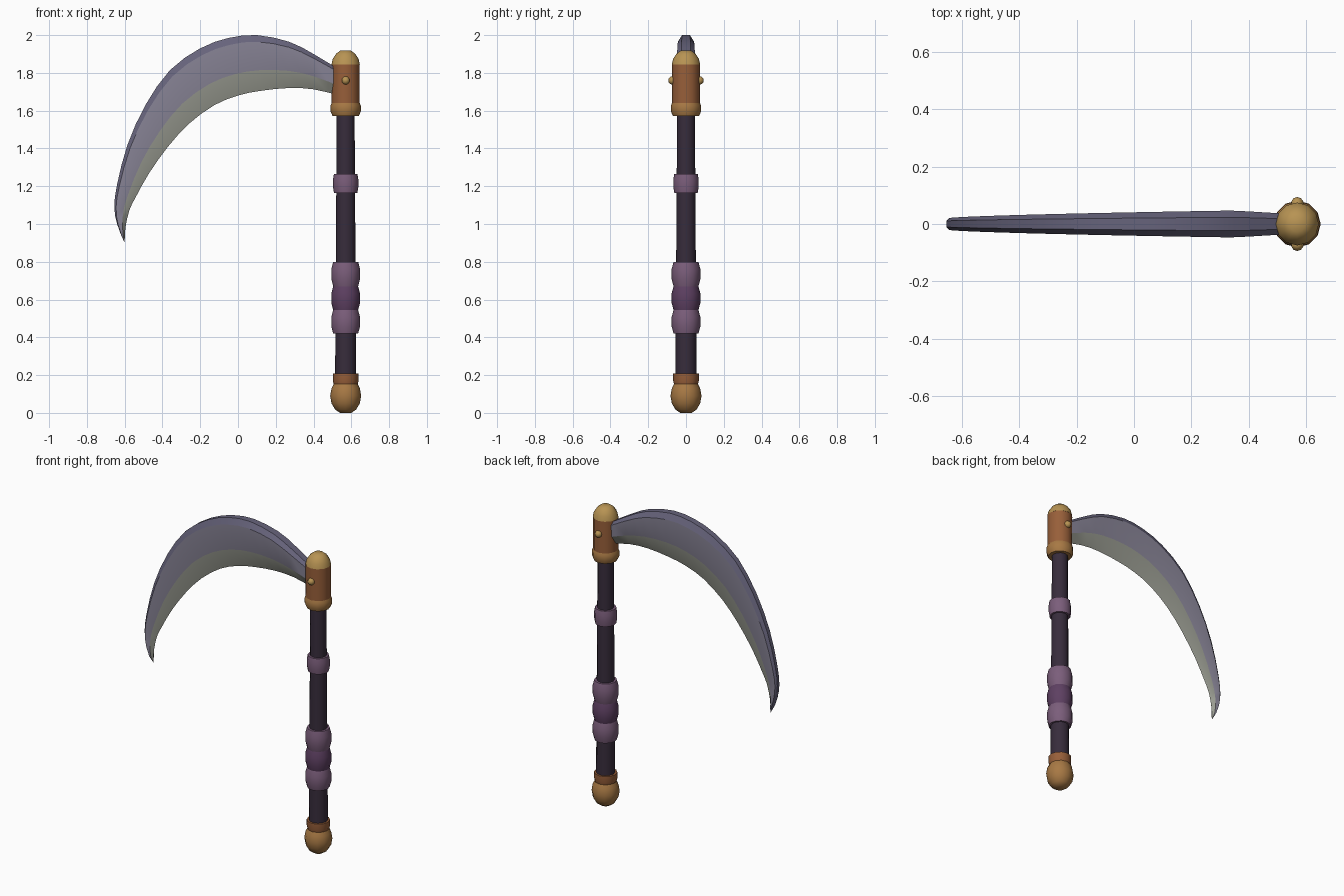
import bpy, bmesh, math
from mathutils import Vector

if "Cube" in bpy.data.objects:
    bpy.data.objects.remove(bpy.data.objects["Cube"])

AXIS_X = 0.57
SIDES = 12


def material(name, r, g, b):
    m = bpy.data.materials.new(name)
    m.diffuse_color = [(c / 255) ** 2.2 for c in (r, g, b)] + [1]
    m.use_nodes = True
    m.node_tree.nodes["Principled BSDF"].inputs["Base Color"].default_value = m.diffuse_color
    return m


WOOD = material("dark_wood", 58, 48, 62)
WRAP = material("light_wrap", 122, 94, 122)
WRAP_DARK = material("dark_wrap", 94, 66, 98)
BRONZE = material("bronze", 166, 120, 70)
COPPER = material("copper", 150, 95, 60)
GOLD = material("gold", 182, 146, 84)
STEEL = material("steel", 138, 134, 152)
SPINE = material("spine_steel", 102, 99, 122)
EDGE = material("edge_steel", 152, 154, 144)


def finish(name, bm, mats, angle):
    bmesh.ops.recalc_face_normals(bm, faces=bm.faces)
    me = bpy.data.meshes.new(name)
    bm.to_mesh(me)
    bm.free()
    ob = bpy.data.objects.new(name, me)
    bpy.context.collection.objects.link(ob)
    for m in mats:
        me.materials.append(m)
    bpy.ops.object.select_all(action='DESELECT')
    ob.select_set(True)
    bpy.context.view_layer.objects.active = ob
    bpy.ops.object.shade_smooth_by_angle(angle=math.radians(angle))
    return ob


def lathe(name, profile, mat, angle=40):
    """Turn (radius, z) points around the handle axis and cap both ends."""
    bm = bmesh.new()
    rings = []
    for r, z in profile:
        rings.append([bm.verts.new((AXIS_X + r * math.cos(a), r * math.sin(a), z))
                      for a in (2 * math.pi * i / SIDES for i in range(SIDES))])
    for lo, hi in zip(rings, rings[1:]):
        for i in range(SIDES):
            j = (i + 1) % SIDES
            bm.faces.new((lo[i], lo[j], hi[j], hi[i]))
    bm.faces.new(rings[0])
    bm.faces.new(rings[-1])
    return finish(name, bm, [mat], angle)


def band(name, z0, z1, r_end, r_mid, mat):
    h = z1 - z0
    return lathe(name, [(r_end, z0), (r_mid, z0 + 0.3 * h),
                        (r_mid, z0 + 0.7 * h), (r_end, z1)], mat)


# Handle
lathe("shaft", [(0.056, 0.17), (0.052, 0.8), (0.047, 1.62)], WOOD)
lathe("pommel", [(0.03, 0.0), (0.055, 0.017), (0.075, 0.05), (0.082, 0.09),
                 (0.075, 0.13), (0.06, 0.16)], BRONZE)
lathe("pommel_collar", [(0.063, 0.15), (0.068, 0.17), (0.068, 0.208)], COPPER)
band("grip_lower", 0.42, 0.545, 0.066, 0.076, WRAP)
band("grip_middle", 0.545, 0.67, 0.066, 0.076, WRAP_DARK)
band("grip_upper", 0.67, 0.80, 0.066, 0.076, WRAP)
band("upper_wrap", 1.165, 1.265, 0.062, 0.067, WRAP)

# Head
band("socket_ring", 1.573, 1.65, 0.07, 0.08, BRONZE)
lathe("socket", [(0.074, 1.64), (0.074, 1.845)], COPPER)
lathe("cap", [(0.075, 1.845), (0.068, 1.875), (0.05, 1.902), (0.028, 1.918)], GOLD)
for side, label in ((-1, "front"), (1, "back")):
    bm = bmesh.new()
    bmesh.ops.create_uvsphere(bm, u_segments=10, v_segments=6, radius=0.022)
    bmesh.ops.translate(bm, vec=(AXIS_X, side * 0.072, 1.76), verts=bm.verts)
    finish("rivet_" + label, bm, [GOLD], 40)

# Blade: matching points on spine and cutting edge, root to tip
spine = [(0.54, 1.815), (0.40, 1.90), (0.27, 1.965), (0.10, 2.0), (-0.05, 1.985),
         (-0.20, 1.93), (-0.36, 1.815), (-0.49, 1.63), (-0.585, 1.42),
         (-0.64, 1.21), (-0.655, 1.09), (-0.64, 1.0), (-0.602, 0.90)]
edge = [(0.54, 1.68), (0.40, 1.713), (0.27, 1.72), (0.12, 1.705), (0, 1.68),
        (-0.124, 1.63), (-0.257, 1.533), (-0.37, 1.41), (-0.47, 1.27),
        (-0.54, 1.145), (-0.575, 1.073), (-0.596, 0.98), (-0.60, 0.90)]


def refine(points):
    """Add a rounded midpoint between neighbours."""
    p = [Vector(q) for q in points]
    out = [p[0]]
    for i in range(len(p) - 1):
        a, d = p[max(i - 1, 0)], p[min(i + 2, len(p) - 1)]
        out += [(9 * (p[i] + p[i + 1]) - a - d) / 16, p[i + 1]]
    return out


# Cross-section as (depth from spine to edge, share of half thickness)
section = [(0, 0.5), (0.12, 1), (0.63, 0.85), (1, 0),
           (0.63, -0.85), (0.12, -1), (0, -0.5)]
slots = [1, 0, 2, 2, 0, 1, 1]
bm = bmesh.new()
rings = []
for s, e in zip(refine(spine), refine(edge)):
    t = 0.02 + 0.03 * max(0, (s.x + 0.66) / 1.2) ** 0.6
    t = min(t, 0.004 + 0.16 * (s - e).length + 0.01)
    ring = []
    for d, k in section:
        q = s.lerp(e, d)
        ring.append(bm.verts.new((q.x, t * k, q.y)))
    rings.append(ring)
n = len(section)
for lo, hi in zip(rings, rings[1:]):
    for i in range(n):
        j = (i + 1) % n
        bm.faces.new((lo[i], lo[j], hi[j], hi[i])).material_index = slots[i]
bm.faces.new(rings[0])
bmesh.ops.pointmerge(bm, verts=rings[-1], merge_co=(-0.6, 0, 0.9))
finish("blade", bm, [STEEL, SPINE, EDGE], 25)
